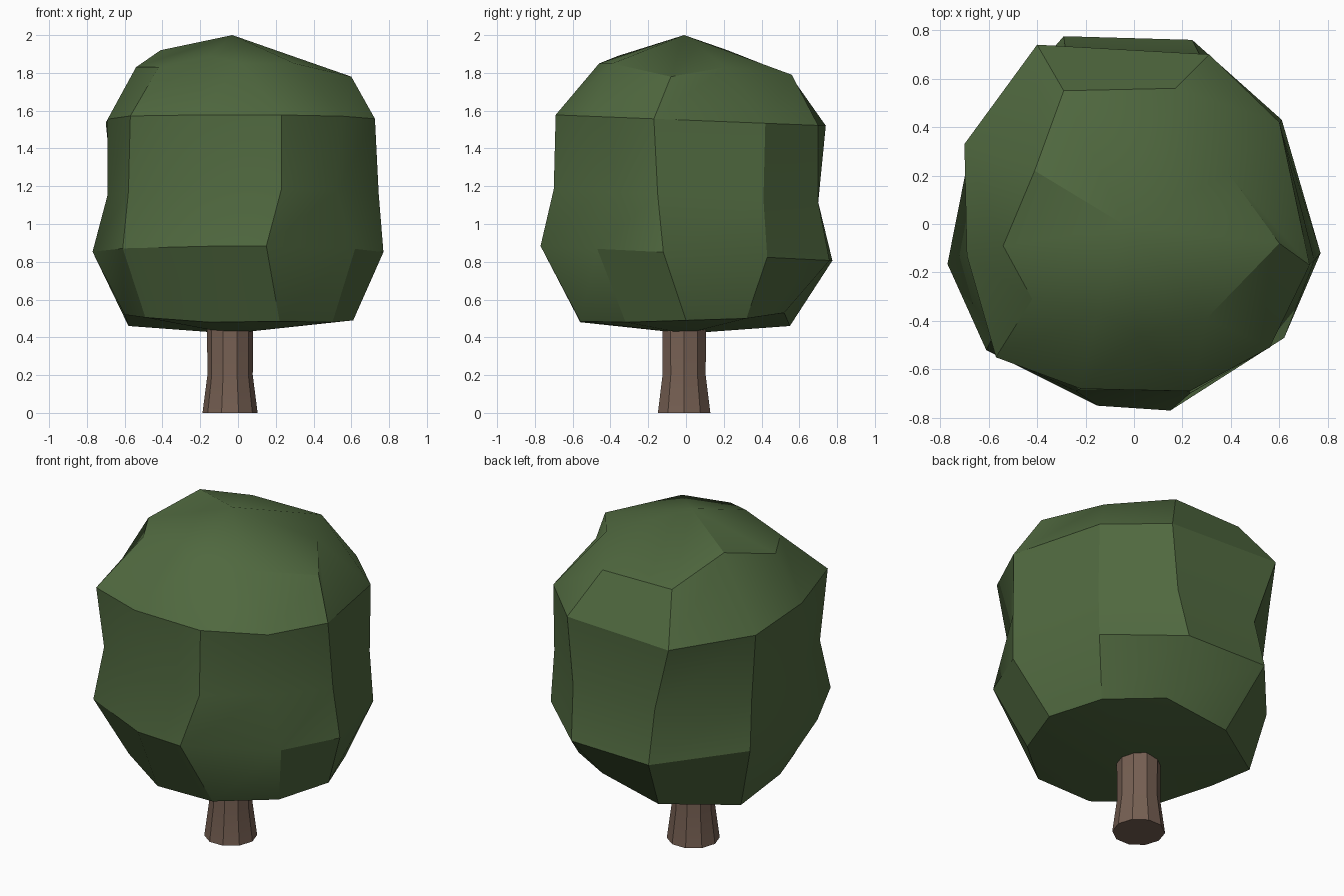
import bpy, bmesh, math

if "Cube" in bpy.data.objects:
    bpy.data.objects.remove(bpy.data.objects["Cube"])


def lofted(name, rings, color, bottom=None, top=None):
    """Skin a stack of equal-sized rings; close the ends with a pole or an n-gon."""
    bm = bmesh.new()
    loops = [[bm.verts.new(p) for p in ring] for ring in rings]
    n = len(loops[0])
    for lo, hi in zip(loops, loops[1:]):
        for i in range(n):
            j = (i + 1) % n
            bm.faces.new((lo[i], lo[j], hi[j], hi[i]))
    for loop, pole in ((loops[0], bottom), (loops[-1], top)):
        if pole:
            tip = bm.verts.new(pole)
            for i in range(n):
                bm.faces.new((loop[i], loop[(i + 1) % n], tip))
        else:
            bm.faces.new(loop)
    bmesh.ops.recalc_face_normals(bm, faces=bm.faces[:])
    mesh = bpy.data.meshes.new(name)
    bm.to_mesh(mesh)
    bm.free()
    obj = bpy.data.objects.new(name, mesh)
    bpy.context.collection.objects.link(obj)
    mat = bpy.data.materials.new(name + "_color")
    mat.diffuse_color = color
    mat.use_nodes = True
    mat.node_tree.nodes["Principled BSDF"].inputs["Base Color"].default_value = mat.diffuse_color
    mesh.materials.append(mat)
    bpy.ops.object.select_all(action='DESELECT')
    obj.select_set(True)
    bpy.context.view_layer.objects.active = obj
    bpy.ops.object.shade_smooth_by_angle(angle=math.radians(30))
    return obj


# Trunk: ten-sided, flared at the foot
def circle(z, r):
    return [(-0.042 + r * math.cos(math.tau * k / 10),
             -0.01 + r * math.sin(math.tau * k / 10), z) for k in range(10)]


lofted("trunk", [circle(0, 0.146), circle(0.2, 0.12), circle(0.5, 0.122)],
       (0.18, 0.115, 0.085, 1))

# Crown: five uneven ten-point cross-sections (height, slope along y, outline)
sections = [
    (0.49, 0.0, [(0.61, 0.0), (0.5, 0.32), (0.2, 0.52), (-0.2, 0.55), (-0.58, 0.3),
                 (-0.6, -0.05), (-0.49, -0.35), (-0.15, -0.56), (0.22, -0.56), (0.5, -0.32)]),
    (0.845, -0.05, [(0.77, -0.12), (0.61, 0.43), (0.24, 0.76), (-0.29, 0.775), (-0.67, 0.34),
                    (-0.77, -0.165), (-0.61, -0.52), (-0.15, -0.75), (0.15, -0.77), (0.62, -0.47)]),
    (1.15, -0.05, [(0.745, -0.15), (0.6, 0.41), (0.27, 0.7), (-0.28, 0.7), (-0.66, 0.31),
                   (-0.69, -0.11), (-0.58, -0.46), (-0.24, -0.69), (0.23, -0.7), (0.52, -0.46)]),
    (1.55, -0.04, [(0.725, -0.17), (0.6, 0.42), (0.31, 0.7), (-0.4, 0.74), (-0.7, 0.33),
                   (-0.69, -0.13), (-0.57, -0.55), (-0.22, -0.68), (0.23, -0.69), (0.56, -0.51)]),
    (1.84, 0.0, [(0.6, -0.08), (0.39, 0.21), (0.17, 0.56), (-0.29, 0.55), (-0.41, 0.22),
                 (-0.54, -0.09), (-0.42, -0.31), (-0.15, -0.36), (0.02, -0.46), (0.3, -0.39)]),
]
rings = [[(x, y, z + s * y) for x, y in pts] for z, s, pts in sections]
# Uneven shoulder and hem
shoulder = [1.78, 1.83, 1.79, 1.79, 1.92, 1.83, 1.83, 1.89, 1.85, 1.85]
hem = [0.49, 0.5, 0.53, 0.46, 0.46, 0.52, 0.505, 0.48, 0.485, 0.48]
for ring, heights in ((rings[-1], shoulder), (rings[0], hem)):
    ring[:] = [(x, y, h) for (x, y, _), h in zip(ring, heights)]
lofted("crown", rings, (0.08, 0.14, 0.05, 1), (-0.04, 0, 0.42), (-0.03, -0.01, 2.0))
